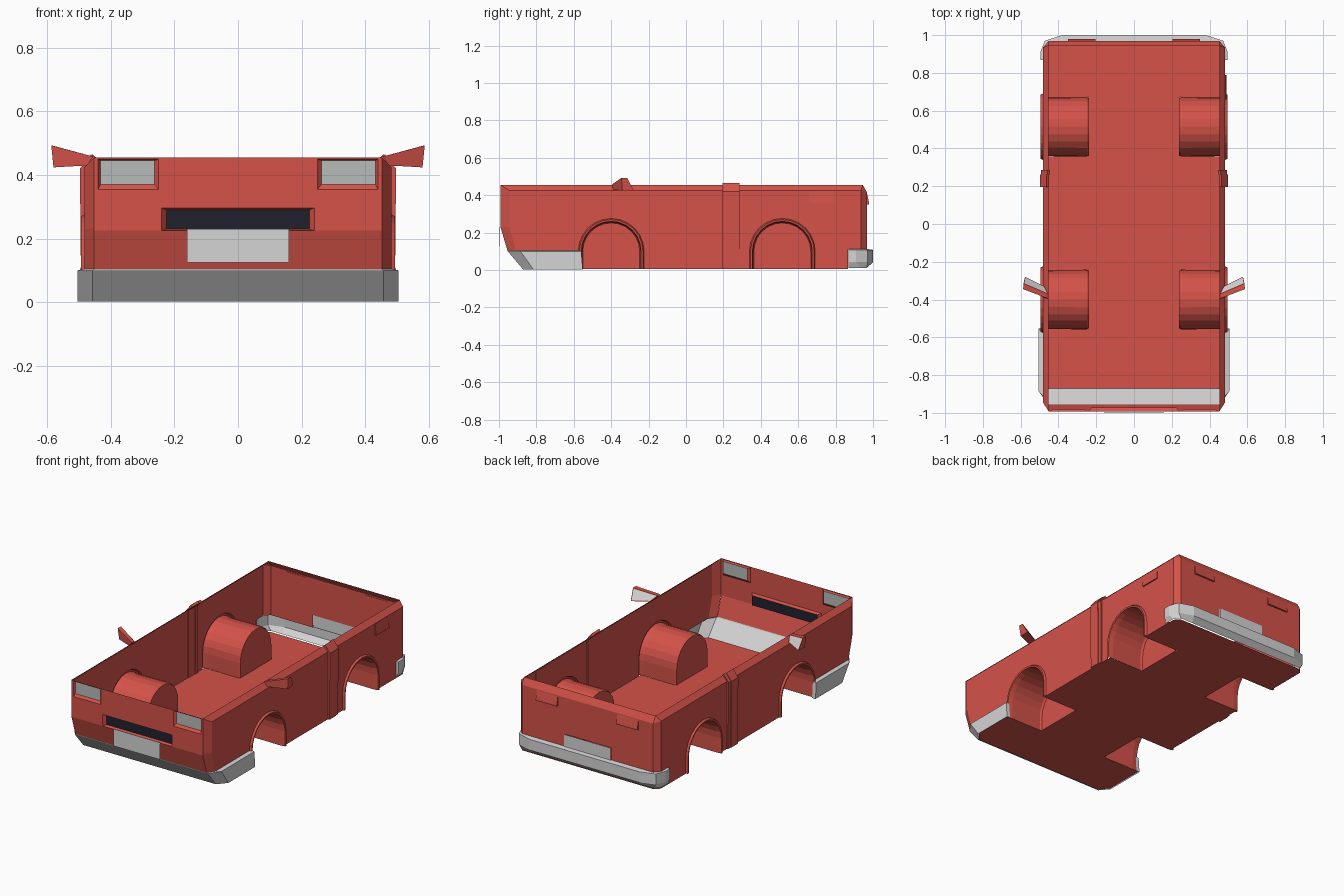
import bpy, bmesh, math
from mathutils import Vector

if "Cube" in bpy.data.objects:
    bpy.data.objects.remove(bpy.data.objects["Cube"])


def colour(name, rgb):
    m = bpy.data.materials.new(name)
    m.diffuse_color = (*rgb, 1)
    m.use_nodes = True
    m.node_tree.nodes["Principled BSDF"].inputs["Base Color"].default_value = m.diffuse_color
    return m


RED = colour("red paint", (0.66, 0.085, 0.066))
GREY = colour("light grey", (0.66, 0.66, 0.66))
LAMP = colour("lamp grey", (0.47, 0.50, 0.48))
DARK = colour("dark grille", (0.015, 0.015, 0.026))


def part(name, faces, mat=RED, mirror=False, centre=None, sign=1):
    """Mesh from face loops; sheets are turned away from (or toward) a centre."""
    bm = bmesh.new()
    for f in faces:
        for s in ((1, -1) if mirror else (1,)):
            vs = [bm.verts.new((p[0] * s, p[1], p[2])) for p in f]
            bm.faces.new(vs)
    bmesh.ops.remove_doubles(bm, verts=bm.verts, dist=0.0004)
    bmesh.ops.recalc_face_normals(bm, faces=bm.faces)
    if centre:
        bm.normal_update()
        for f in bm.faces:
            c = f.calc_center_median()
            o = Vector(centre)
            if mirror and c.x < 0:
                o.x = -o.x
            if f.normal.dot(c - o) * sign < 0:
                f.normal_flip()
    me = bpy.data.meshes.new(name)
    bm.to_mesh(me)
    bm.free()
    me.materials.append(mat)
    ob = bpy.data.objects.new(name, me)
    bpy.context.collection.objects.link(ob)
    return ob


def strip(a, b):
    return [(a[i], a[i + 1], b[i + 1], b[i]) for i in range(len(a) - 1)]


def prism(a, b):
    """Closed solid between two matching loops."""
    return strip(a + a[:1], b + b[:1]) + [a, b]


def rect(r, y):
    x0, x1, z0, z1 = r
    return [(x0, y, z0), (x1, y, z0), (x1, y, z1), (x0, y, z1)]


def panel(xs, zs, yf, holes):
    """Grid wall at y = yf(z) leaving rectangular holes open."""
    out = []
    for x0, x1 in zip(xs, xs[1:]):
        for z0, z1 in zip(zs, zs[1:]):
            cx, cz = (x0 + x1) / 2, (z0 + z1) / 2
            if not any(h[0] < cx < h[1] and h[2] < cz < h[3] for h in holes):
                out.append([(x0, yf(z0), z0), (x1, yf(z0), z0), (x1, yf(z1), z1), (x0, yf(z1), z1)])
    return out


MID = (0, 0, 0.2)
FLOOR, XS, XT, ZS, ZT = 0.006, 0.482, 0.452, 0.425, 0.455
WHEELS = ((-0.4, 0.1), (0.515, 0.1))


def arch(c, r, x, n=12):
    """Wheel arch outline: vertical legs with a round top."""
    pts = [(c[0] - r * math.cos(math.pi * i / n), c[1] + r * math.sin(math.pi * i / n)) for i in range(n + 1)]
    pts = [(c[0] - r, FLOOR)] + pts + [(c[0] + r, FLOOR)]
    return [(x, y, z) for y, z in pts]


# Body sides: everything above a lower edge that follows both arches
low = [(XS, -0.945, 0.23), (XS, -0.91, 0.105), (XS, -0.578, 0.105)]
for w in WHEELS:
    low += arch(w, 0.176, XS)
low += [(XS, 0.865, FLOOR), (XS, 0.865, 0.11), (XS, 0.935, 0.11)]
side = [(a, b, (XS, b[1], ZS), (XS, a[1], ZS)) for a, b in zip(low, low[1:]) if b[1] - a[1] > 0.001]
# sloped top edge and chamfered corners
side += [[(XS, -0.945, ZS), (XS, 0.935, ZS), (XT, 0.945, ZT), (XT, -0.992, ZT)]]
side += strip([(XT, -0.955, 0.105), (XT, -0.992, 0.23), (XT, -0.992, ZT)],
              [(XS, -0.91, 0.105), (XS, -0.945, 0.23), (XS, -0.945, ZS)])
side += [[(XS, 0.935, 0.11), (XT, 0.968, 0.11), (XT, 0.968, 0.415), (XS, 0.935, ZS)],
         [(XS, 0.935, ZS), (XT, 0.968, 0.415), (XT, 0.945, ZT)]]
part("body_sides", side, mirror=True, centre=MID)

# Front panel with recesses for lamps and grille
lamp_o, lamp_i = (0.25, 0.44, 0.355, 0.45), (0.262, 0.432, 0.37, 0.445)
gril_o, gril_i = (-0.24, 0.24, 0.225, 0.297), (-0.225, 0.225, 0.23, 0.29)


def flip(r):
    return (-r[1], -r[0], r[2], r[3])


def front_y(z):
    return -0.992 if z >= 0.225 else -0.955 - 0.037 * (z - 0.105) / 0.12


recess = [(lamp_o, lamp_i, 0.012, "headlight", LAMP),
          (flip(lamp_o), flip(lamp_i), 0.012, "headlight", LAMP),
          (gril_o, gril_i, 0.02, "grille", DARK)]
front = panel([-XT, -0.44, -0.25, -0.24, 0.24, 0.25, 0.44, XT],
              [0.105, 0.225, 0.297, 0.355, 0.45, ZT], front_y, [r[0] for r in recess])
for o, i, d, name, mat in recess:
    a, b = rect(o, -0.992), rect(i, -0.992 + d)
    front += strip(a + a[:1], b + b[:1])
    part(name, [b], mat, centre=MID)
part("front_panel", front, centre=MID)
part("front_plate", prism(rect((-0.16, 0.16, 0.125, 0.23), -0.998),
                          rect((-0.16, 0.16, 0.125, 0.23), -0.995)), GREY)

# Rear panel, licence plate and wedge-shaped tail ledges
plate = (-0.16, 0.16, 0.11, 0.187)
rear = panel([-XT, -0.16, 0.16, XT], [0.11, 0.187, 0.415, ZT],
             lambda z: 0.945 if z > 0.42 else 0.968, [plate])
part("rear_panel", rear, centre=MID)
part("rear_plate", [rect(plate, 0.972)], GREY, centre=MID)


def wedge(a0, a1, z0, z1, base, out, along_y=False):
    prof = [(base, z0), (out, z0), (out, z0 + 0.008), (base + 0.002, z1), (base, z1)]
    if along_y:
        return prism([(p, a0, z) for p, z in prof], [(p, a1, z) for p, z in prof])
    return prism([(a0, p, z) for p, z in prof], [(a1, p, z) for p, z in prof])


part("tail_ledges", wedge(0.205, 0.35, 0.35, 0.41, 0.966, 0.979), mirror=True)
part("fuel_flap", wedge(0.66, 0.79, 0.35, 0.422, 0.481, 0.489, True))

# Wheel wells: flared lip, tunnel and inner cap
for w, name in zip(WHEELS, ("front_wheel_wells", "rear_wheel_wells")):
    rings = [arch(w, 0.176, XS), arch(w, 0.17, 0.494), arch(w, 0.16, 0.492),
             arch(w, 0.156, 0.46), arch(w, 0.158, 0.25), arch(w, 0.152, 0.238)]
    lip = strip(rings[0], rings[1]) + strip(rings[1], rings[2])
    part(name.replace("wells", "lips"), lip, mirror=True, centre=(0.3, w[0], 0.1))
    well = [f for a, b in zip(rings[2:], rings[3:]) for f in strip(a, b)]
    part(name, well + [rings[-1]], mirror=True, centre=(0.6, w[0], 0.08), sign=-1)

# Floor pan, narrowed between the wells
floor = []
stops = [(-0.87, 0.455), (-0.81, 0.5), (-0.56, 0.5)]
for w in WHEELS:
    stops += [(w[0] - 0.157, XS), (w[0] - 0.157, 0.24), (w[0] + 0.157, 0.24), (w[0] + 0.157, XS)]
stops += [(0.935, XS), (0.965, XT)]
for (y0, a), (y1, b) in zip(stops, stops[1:]):
    if y1 - y0 > 0.001:
        floor.append([(-a, y0, FLOOR), (a, y0, FLOOR), (b, y1, FLOOR), (-b, y1, FLOOR)])
part("floor_pan", floor, centre=MID)


# Bumpers: sheets swept round the corners
def ring(half, z):
    return [(-x, y, z) for x, y in half] + [(x, y, z) for x, y in half[::-1]]


f_rings = [ring([(XS, -0.56), (XS, -0.91), (XT, -0.955)], 0.105),
           ring([(0.505, -0.56), (0.505, -0.885), (0.457, -0.953)], 0.1),
           ring([(0.505, -0.552), (0.505, -0.815), (0.457, -0.87)], 0.002)]
bump = strip(f_rings[0], f_rings[1]) + strip(f_rings[1], f_rings[2])
bump += [[(s * XS, -0.56, 0.105), (s * 0.505, -0.56, 0.1), (s * 0.505, -0.552, 0.002),
          (s * XS, -0.552, 0.002)] for s in (1, -1)]
part("front_bumper", bump, GREY, centre=MID)

inner = [(XS, 0.868), (XS, 0.935), (XT, 0.968), (0.37, 0.968)]
outer = [(0.496, 0.868), (0.496, 0.91), (0.472, 0.97), (0.38, 1.0)]
r_rings = [ring(inner, 0.112), ring(outer, 0.108), ring(outer, 0.042), ring(inner, 0.012)]
bump = [f for a, b in zip(r_rings, r_rings[1:]) for f in strip(a, b)]
bump += [[r[k] for r in r_rings] for k in (0, -1)]
part("rear_bumper", bump, GREY, centre=MID)

# Raised band over each side behind the doors
prof = [(0.479, FLOOR), (0.493, FLOOR), (0.497, 0.42), (0.462, 0.465), (0.45, ZT), (0.479, ZS)]
part("side_bands", prism([(x, 0.195, z) for x, z in prof], [(x, 0.262, z) for x, z in prof])
     + prism([(x - 0.004, 0.262, z) for x, z in prof], [(x - 0.004, 0.285, z) for x, z in prof]), mirror=True)

# Door mirrors with an inset glass on the rear face
tip = [(0.587, -0.345, 0.493), (0.585, -0.315, 0.493), (0.577, -0.28, 0.426), (0.58, -0.34, 0.424)]
root = [(0.455, -0.395, 0.458), (0.455, -0.37, 0.458), (0.475, -0.33, 0.43), (0.475, -0.39, 0.43)]
mir = part("door_mirrors", prism(tip, root), mirror=True)
mir.data.materials.append(GREY)
bm = bmesh.new()
bm.from_mesh(mir.data)
for s in (1, -1):
    spot = Vector((s * 0.523, -0.324, 0.452))
    glass = min(bm.faces, key=lambda f: (f.calc_center_median() - spot).length)
    bmesh.ops.inset_region(bm, faces=[glass], thickness=0.006)
    glass.material_index = 1
bm.to_mesh(mir.data)
bm.free()
